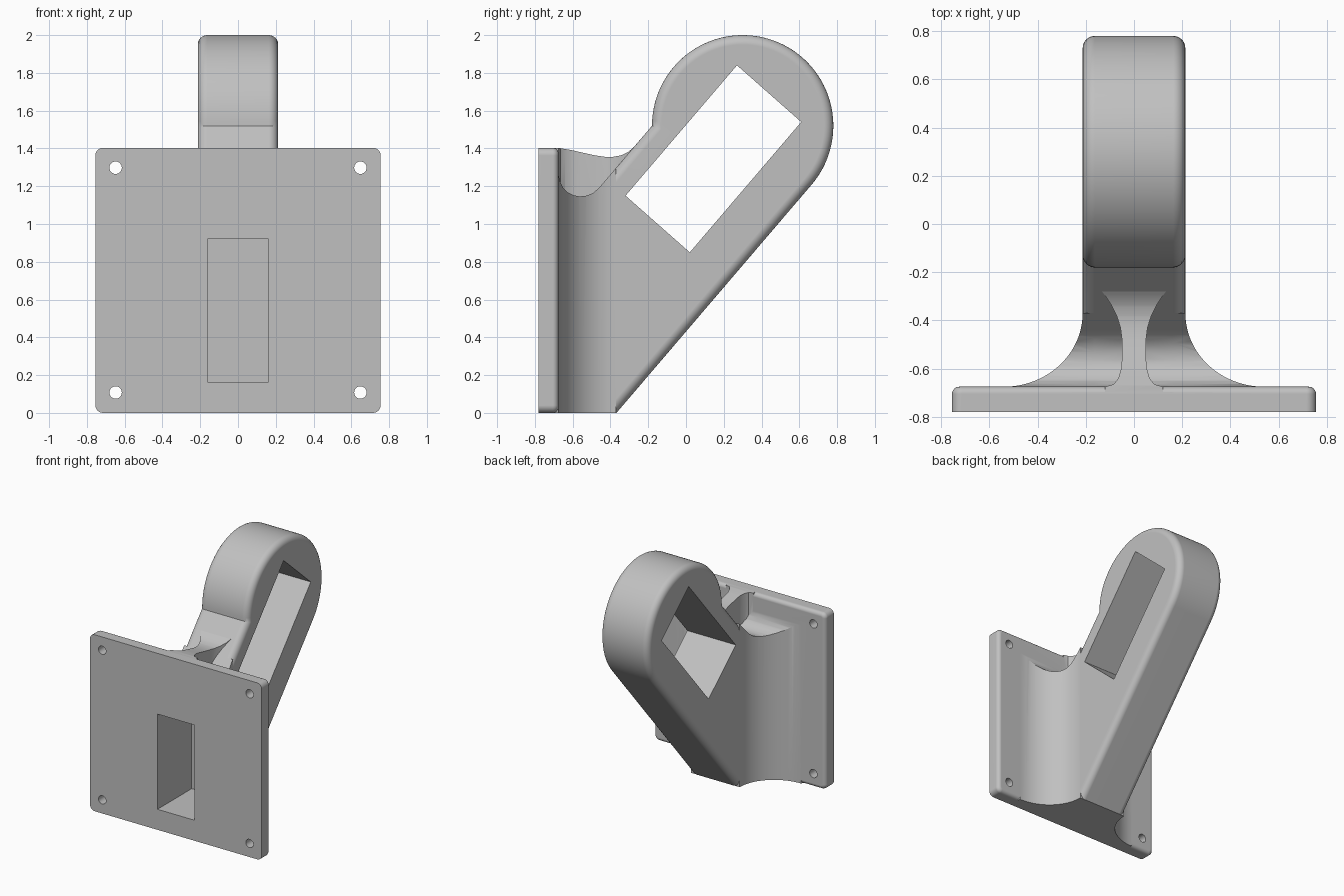
import bpy, bmesh, math
from mathutils import Vector

cube = bpy.data.objects.get("Cube")
if cube:
    bpy.data.objects.remove(cube, do_unlink=True)

# One plain grey for the whole part
grey = bpy.data.materials.new("plain_grey")
grey.use_nodes = True
colour = (0.53, 0.53, 0.53, 1)
grey.diffuse_color = colour
grey.node_tree.nodes["Principled BSDF"].inputs["Base Color"].default_value = colour


def prism(name, pts, axis, lo, hi, bevel=0, rims=("lo", "hi")):
    """Extrude a 2D outline along an axis, optionally rounding its rims."""
    place = {"x": lambda a, b, t: (t, a, b),
             "y": lambda a, b, t: (a, t, b),
             "z": lambda a, b, t: (a, b, t)}[axis]
    bm = bmesh.new()
    ends = {k: [bm.verts.new(place(a, b, t)) for a, b in pts]
            for k, t in (("lo", lo), ("hi", hi))}
    caps = {k: bm.faces.new(v) for k, v in ends.items()}
    n = len(pts)
    for i in range(n):
        j = (i + 1) % n
        bm.faces.new((ends["lo"][i], ends["lo"][j], ends["hi"][j], ends["hi"][i]))
    bmesh.ops.recalc_face_normals(bm, faces=bm.faces)
    if bevel:
        edges = [e for k in rims for e in caps[k].edges]
        bmesh.ops.bevel(bm, geom=edges, offset=bevel, segments=6,
                        profile=0.5, affect="EDGES", clamp_overlap=False)
        bmesh.ops.recalc_face_normals(bm, faces=bm.faces)
    mesh = bpy.data.meshes.new(name)
    bm.to_mesh(mesh)
    bm.free()
    mesh.materials.append(grey)
    obj = bpy.data.objects.new(name, mesh)
    bpy.context.collection.objects.link(obj)
    return obj


def combine(obj, other, operation):
    """Apply a boolean and drop the helper."""
    mod = obj.modifiers.new("cut", "BOOLEAN")
    mod.operation = operation
    mod.solver = "EXACT"
    mod.object = other
    bpy.context.view_layer.update()
    dg = bpy.context.evaluated_depsgraph_get()
    mesh = bpy.data.meshes.new_from_object(obj.evaluated_get(dg))
    obj.modifiers.clear()
    obj.data = mesh
    bpy.data.objects.remove(other, do_unlink=True)


def arc(cx, cy, rx, ry, a0, a1, n):
    angles = [math.radians(a0 + (a1 - a0) * i / n) for i in range(n + 1)]
    return [(cx + rx * math.cos(a), cy + ry * math.sin(a)) for a in angles]


# Mounting plate with rounded corners and a softened back rim
W, H, R = 0.755, 1.403, 0.04
corners = [(W - R, R, -90), (W - R, H - R, 0), (-W + R, H - R, 90), (-W + R, R, 180)]
outline = [p for x, z, a in corners for p in arc(x, z, R, R, a, a + 90, 6)]
bracket = prism("wall_bracket", outline, "y", -0.78, -0.675, 0.03, ("hi",))

# Side outline: sloping stem, round head, neck and trough behind the plate
side = [(-0.72, 0), (-0.368, 0)]
side += arc(0.30, 1.52, 0.48, 0.48, -40.5, 180, 72)
side += [(-0.46, 1.192), (-0.495, 1.162), (-0.53, 1.149), (-0.565, 1.146),
         (-0.595, 1.152), (-0.625, 1.167), (-0.65, 1.192), (-0.667, 1.225),
         (-0.675, 1.26), (-0.72, 1.27)]
arm = prism("arm", side, "x", -0.213, 0.213, 0.05)

# Concave flare that spreads the arm into the plate
right = arc(0.54, -0.37, 0.327, 0.305, 180, 270, 20) + [(0.56, -0.72)]
flare = prism("flare", right + [(-x, y) for x, y in reversed(right)], "z", 0, 1.4)
combine(flare, prism("flare_limit", side, "x", -0.8, 0.8), "INTERSECT")

# Thin centre rib joining the neck to the plate top
half = [(0.12, -0.72), (0.12, -0.675), (0.085, -0.665), (0.065, -0.64),
        (0.053, -0.60), (0.05, -0.56), (0.05, -0.48), (0.056, -0.43),
        (0.072, -0.38), (0.095, -0.335), (0.125, -0.29), (0.155, -0.25)]
rib = prism("rib", half + [(-x, y) for x, y in reversed(half)], "z", 0.9, 1.5)
rib_side = [(-0.71, 1.0), (-0.25, 1.0), (-0.25, 1.43), (-0.28, 1.403),
            (-0.31, 1.379), (-0.345, 1.363), (-0.385, 1.356), (-0.43, 1.356),
            (-0.48, 1.363), (-0.54, 1.376), (-0.61, 1.392), (-0.67, 1.402), (-0.71, 1.402)]
combine(rib, prism("rib_limit", rib_side, "x", -0.5, 0.5), "INTERSECT")

for part in (flare, arm, rib):
    combine(bracket, part, "UNION")

# Through slot along the arm
slot = [(0.27, 1.84), (-0.32, 1.15), (0.02, 0.85), (0.61, 1.54)]
combine(bracket, prism("slot_cutter", slot, "x", -0.5, 0.5), "DIFFERENCE")

# Blind pocket in the plate front
pocket = [(-0.162, 0.163), (0.162, 0.163), (0.162, 0.92), (-0.162, 0.92)]
combine(bracket, prism("pocket_cutter", pocket, "y", -0.9, -0.35), "DIFFERENCE")

# Four screw holes
for x in (-0.648, 0.648):
    for z in (0.108, 1.298):
        hole = arc(x, z, 0.033, 0.033, 0, 345, 23)
        combine(bracket, prism("hole_cutter", hole, "y", -0.9, -0.5), "DIFFERENCE")

# Smooth shading with crisp cut edges
bpy.ops.object.select_all(action="DESELECT")
bracket.select_set(True)
bpy.context.view_layer.objects.active = bracket
bpy.ops.object.shade_smooth_by_angle(angle=math.radians(30))
weighted = bracket.modifiers.new("even_normals", "WEIGHTED_NORMAL")
weighted.keep_sharp = True
